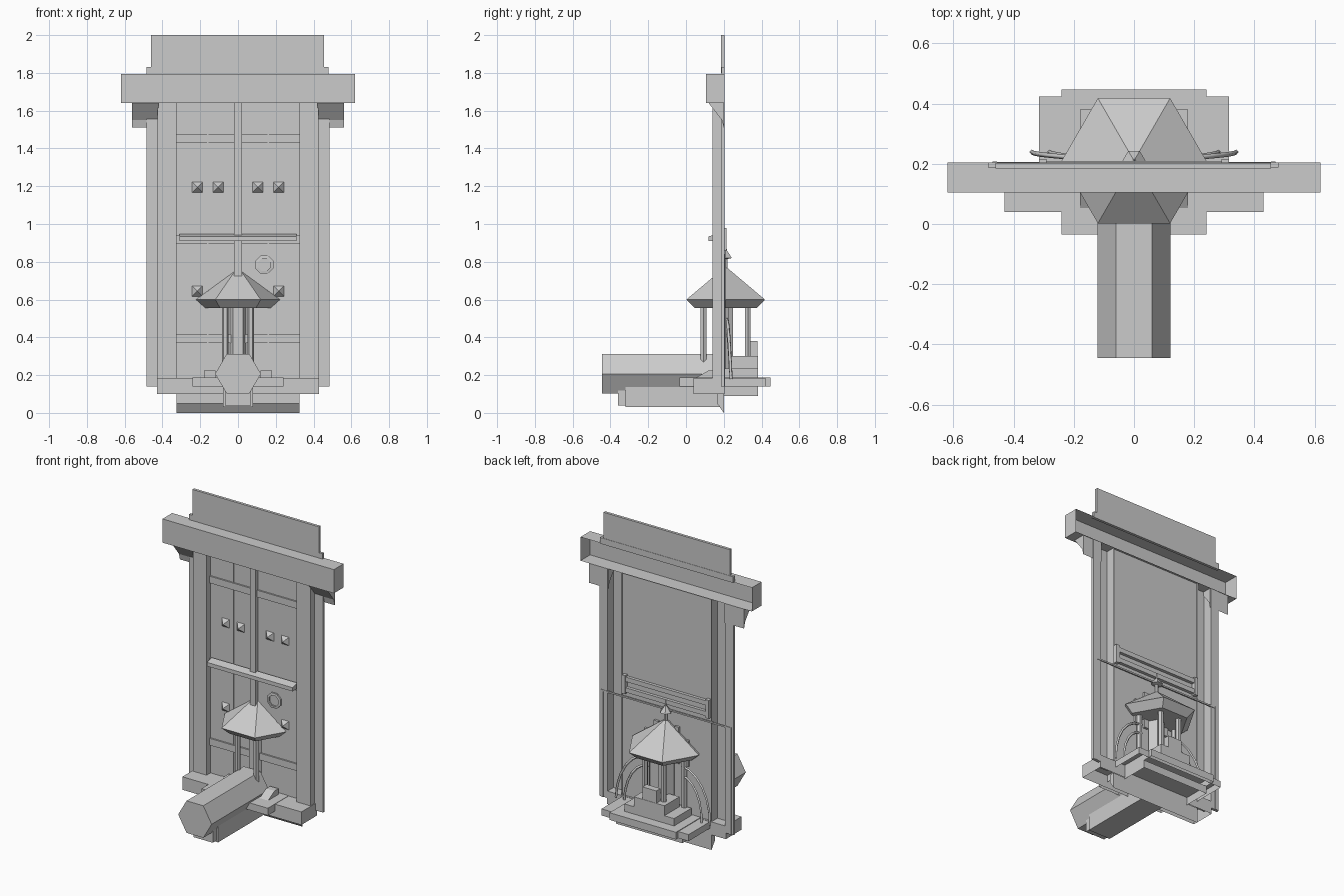
import bpy, bmesh, math
from mathutils import Vector

cube = bpy.data.objects.get("Cube")
if cube:
    bpy.data.objects.remove(cube, do_unlink=True)

stone = bpy.data.materials.new("plain_grey")
stone.use_nodes = True
grey = (0.6, 0.6, 0.6, 1)
stone.diffuse_color = grey
stone.node_tree.nodes["Principled BSDF"].inputs["Base Color"].default_value = grey


def finish(name, bm):
    mesh = bpy.data.meshes.new(name)
    bm.to_mesh(mesh)
    bm.free()
    mesh.materials.append(stone)
    obj = bpy.data.objects.new(name, mesh)
    bpy.context.collection.objects.link(obj)
    return obj


def box(name, x, y, z, open_side=None):
    """Box from ranges; open_side is the direction of a face to leave out."""
    bm = bmesh.new()
    bmesh.ops.create_cube(bm, size=1)
    if open_side:
        bm.normal_update()
        gone = [f for f in bm.faces if f.normal.dot(Vector(open_side)) > 0.9]
        bmesh.ops.delete(bm, geom=gone, context='FACES')
    for v in bm.verts:
        v.co = [r[0] if c < 0 else r[1] for r, c in zip((x, y, z), v.co)]
    return finish(name, bm)


def pair(name, x, y, z, open_side=None):
    box("left_" + name, x, y, z, open_side)
    box("right_" + name, (-x[1], -x[0]), y, z, open_side)


def lathe(name, centre, profile, sides, turn=0.0):
    """Stack of polygon rings (radius, z) closed at both ends."""
    bm = bmesh.new()
    rings = []
    for r, z in profile:
        ring = []
        for i in range(sides):
            a = turn + math.tau * i / sides
            ring.append(bm.verts.new((centre[0] + r * math.cos(a),
                                      centre[1] + r * math.sin(a), z)))
        rings.append(ring)
    for a, b in zip(rings, rings[1:]):
        for i in range(sides):
            j = (i + 1) % sides
            bm.faces.new((a[i], a[j], b[j], b[i]))
    bm.faces.new(rings[0][::-1])
    bm.faces.new(rings[-1])
    bmesh.ops.remove_doubles(bm, verts=bm.verts, dist=0.0002)
    return finish(name, bm)


def prism(name, outline, x0, x1):
    """Side outline of (y, z) points extruded along x."""
    bm = bmesh.new()
    face = bm.faces.new([bm.verts.new((x0, y, z)) for y, z in outline])
    ext = bmesh.ops.extrude_face_region(bm, geom=[face])
    moved = [g for g in ext["geom"] if isinstance(g, bmesh.types.BMVert)]
    bmesh.ops.translate(bm, verts=moved, vec=(x1 - x0, 0, 0))
    bmesh.ops.recalc_face_normals(bm, faces=bm.faces)
    return finish(name, bm)


def tube(name, points, radius):
    curve = bpy.data.curves.new(name, 'CURVE')
    curve.dimensions = '3D'
    curve.bevel_depth = radius
    curve.bevel_resolution = 0
    spline = curve.splines.new('POLY')
    spline.points.add(len(points) - 1)
    for p, co in zip(spline.points, points):
        p.co = (*co, 1)
    curve.materials.append(stone)
    obj = bpy.data.objects.new(name, curve)
    bpy.context.collection.objects.link(obj)


BACK, DOWN = (0, 1, 0), (0, 0, -1)

# Top board, ledge and lintel
box("top_board", (-.46, .455), (.185, .203), (1.8, 2))
box("top_ledge", (-.485, .48), (.187, .205), (1.79, 1.83))
box("lintel", (-.62, .62), (.105, .205), (1.64, 1.795), BACK)
for side, x in (("left", .42), ("right", -.56)):
    prism(side + "_bracket", [(.12, 1.64), (.2, 1.64), (.2, 1.51), (.19, 1.55)], x, x + .14)

# Frame: pilasters with thin strips outside them
pair("pilaster", (.325, .425), (.14, .203), (.14, 1.64), BACK)
pair("edge_strip", (.425, .485), (.185, .203), (.14, 1.64))

# Door with centre post, rails and sill
box("door_panel", (-.325, .325), (.18, .19), (.1, 1.64))
prism("door_sill", [(.165, .1), (.2, .1), (.2, 0), (.165, .05)], -.325, .325)
box("centre_post", (-.02, .02), (.15, .18), (.72, 1.64))
for label, z in (("upper", 1.43), ("middle", .895), ("lower", .37)):
    box(label + "_rail", (-.325, .325), (.17, .18), (z, z + .045))
prism("door_bolt", [(.12, .91), (.12, .935), (.17, .947), (.17, .91)], -.31, .31)
for x in (-.16, .16):
    box("plank_seam", (x - .004, x + .004), (.177, .18), (.1, 1.64))

# Pyramid studs
for x, z in ((.215, 1.195), (.105, 1.195), (.215, .645)):
    for s in (-1, 1):
        stud = lathe("door_stud", (0, 0), [(.039, 0), (.0001, .03)], 4, math.pi / 4)
        stud.rotation_euler.x = math.pi / 2
        stud.location = (s * x, .18, z)

# Ring handle
ring = lathe("ring_handle", (0, 0), [(.052, 0), (.052, .01), (.036, .012), (.036, .004)], 8, math.pi / 8)
ring.rotation_euler.x = math.pi / 2
ring.location = (.14, .18, .785)

# Plinth and slabs
box("front_plinth", (-.43, .43), (.04, .203), (.1, .185), DOWN)
box("middle_slab", (-.24, .24), (-.035, .447), (.14, .187), DOWN)
box("rear_step", (-.315, .315), (.2, .423), (.14, .183), DOWN)
box("rear_base", (-.24, .24), (.2, .38), (.09, .14), DOWN)

# Hexagonal log on its cradle
log = lathe("hexagonal_log", (0, 0), [(.121, 0), (.121, .59)], 6)
log.rotation_euler.x = math.pi / 2
log.location = (0, .145, .207)
box("log_cradle", (-.08, .08), (-.32, .2), (.03, .15))
box("cradle_end", (-.07, .07), (-.36, -.32), (.04, .13))

# Pavilion
C = (0, .21)
lathe("pavilion_roof", C, [(.19, .555), (.24, .6), (.0001, .775)], 6)
lathe("finial", C, [(.012, .74), (.012, .815), (.038, .82), (.008, .86), (.0001, .9)], 6)
for i in range(6):
    a = math.tau * i / 6
    lathe("pavilion_column", (.135 * math.cos(a), C[1] + .135 * math.sin(a)),
          [(.024, .185), (.018, .23), (.018, .56)], 6)
lathe("pavilion_core", (0, .2), [(.055, .185), (.055, .56)], 6)

# Stepped seat behind
box("seat_base", (-.18, .18), (.2, .38), (.187, .235), DOWN)
box("seat_block", (-.11, .11), (.225, .38), (.235, .3), DOWN)
box("seat_back", (-.05, .05), (.335, .378), (.3, .38), DOWN)

# Skirting wedges beside the pavilion at the front
for side, x in (("left", .12), ("right", -.18)):
    prism(side + "_front_wedge", [(.05, .185), (.16, .185), (.16, .225), (.12, .225)], x, x + .06)

# Rear bars, thin rail and edge poles
for label, z in (("upper", .94), ("lower", .87)):
    box("rear_bar_" + label, (-.31, .31), (.19, .21), (z, z + .03))
pair("bar_holder", (.29, .315), (.19, .215), (.86, .98))
box("rear_thin_rail", (-.47, .47), (.198, .206), (.83, .84))
pair("edge_pole", (.455, .47), (.195, .207), (.14, .84))
pair("small_plank", (.07, .19), (.23, .24), (.605, .62))
for x in (.06, .13):
    pair("rear_slat", (x, x + .03), (.19, .205), (.5, .8 - x))

# Arched hoses either side of the pavilion
for s, side in ((1, "left"), (-1, "right")):
    for reach in (.16, .22):
        arc = [(s * (.12 + reach * math.sin(t * math.pi / 12)), .215 + .004 * t,
                .18 + (reach + .1) * math.cos(t * math.pi / 12)) for t in range(7)]
        tube(side + "_hose", arc, .008)
